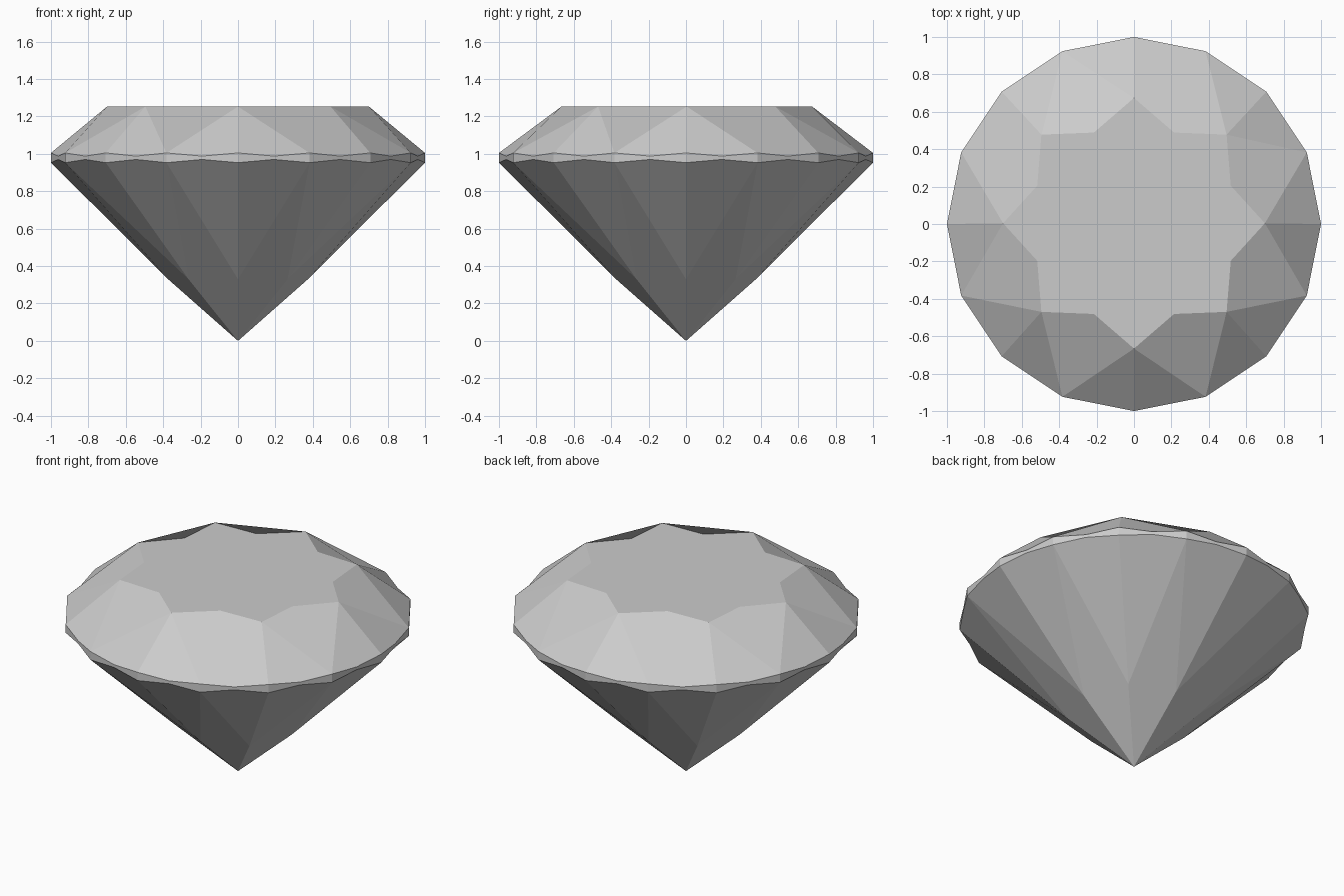
import bpy, bmesh
from math import cos, sin, pi

if "Cube" in bpy.data.objects:
    bpy.data.objects.remove(bpy.data.objects["Cube"])

bm = bmesh.new()


def ring(count, rx, ry, z, dy=0.0, start=0.0):
    """Ring of vertices, starting on +x."""
    pts = [start + 2 * pi * i / count for i in range(count)]
    return [bm.verts.new((rx * cos(a), ry * sin(a) + dy, z)) for a in pts]


def scalloped_ring(z_corner, z_mid):
    """Sixteen-sided girdle edge with a midpoint on every side."""
    corners = ring(16, 1, 1, z_corner)
    out = []
    for i, v in enumerate(corners):
        m = (v.co + corners[(i + 1) % 16].co) / 2
        out += [v, bm.verts.new((m.x, m.y, z_mid))]
    return out


# Table points, girdle edges, pavilion break points and tip
table_out = ring(8, 0.70, 0.67, 1.253, 0.004)
table_in = ring(8, 0.56, 0.525, 1.253, 0.004, pi / 8)
top = scalloped_ring(1.005, 0.988)
bottom = scalloped_ring(0.953, 0.97)
low = ring(8, 0.374, 0.374, 0.33)
tip = bm.verts.new((0, 0, 0))

# Star-shaped flat table
bm.faces.new([v for pair in zip(table_out, table_in) for v in pair])

for k in range(8):
    n = (k + 1) % 8
    a = 4 * k
    b, c = a + 2, (a + 4) % 32
    # Crown: kite and two girdle facets
    bm.faces.new((table_out[k], top[b], table_out[n], table_in[k]))
    bm.faces.new((table_out[k], top[a], top[a + 1], top[b]))
    bm.faces.new((table_out[n], top[b], top[b + 1], top[c]))
    # Pavilion: long kite and two girdle facets
    bm.faces.new((tip, low[n], bottom[b], low[k]))
    bm.faces.new((low[k], bottom[b], bottom[a + 1], bottom[a]))
    bm.faces.new((low[n], bottom[c], bottom[b + 1], bottom[b]))

# Girdle band
for i in range(32):
    j = (i + 1) % 32
    bm.faces.new((bottom[i], bottom[j], top[j], top[i]))

bmesh.ops.recalc_face_normals(bm, faces=bm.faces)
mesh = bpy.data.meshes.new("cut_gem")
bm.to_mesh(mesh)
bm.free()
bpy.context.collection.objects.link(bpy.data.objects.new("cut_gem", mesh))
